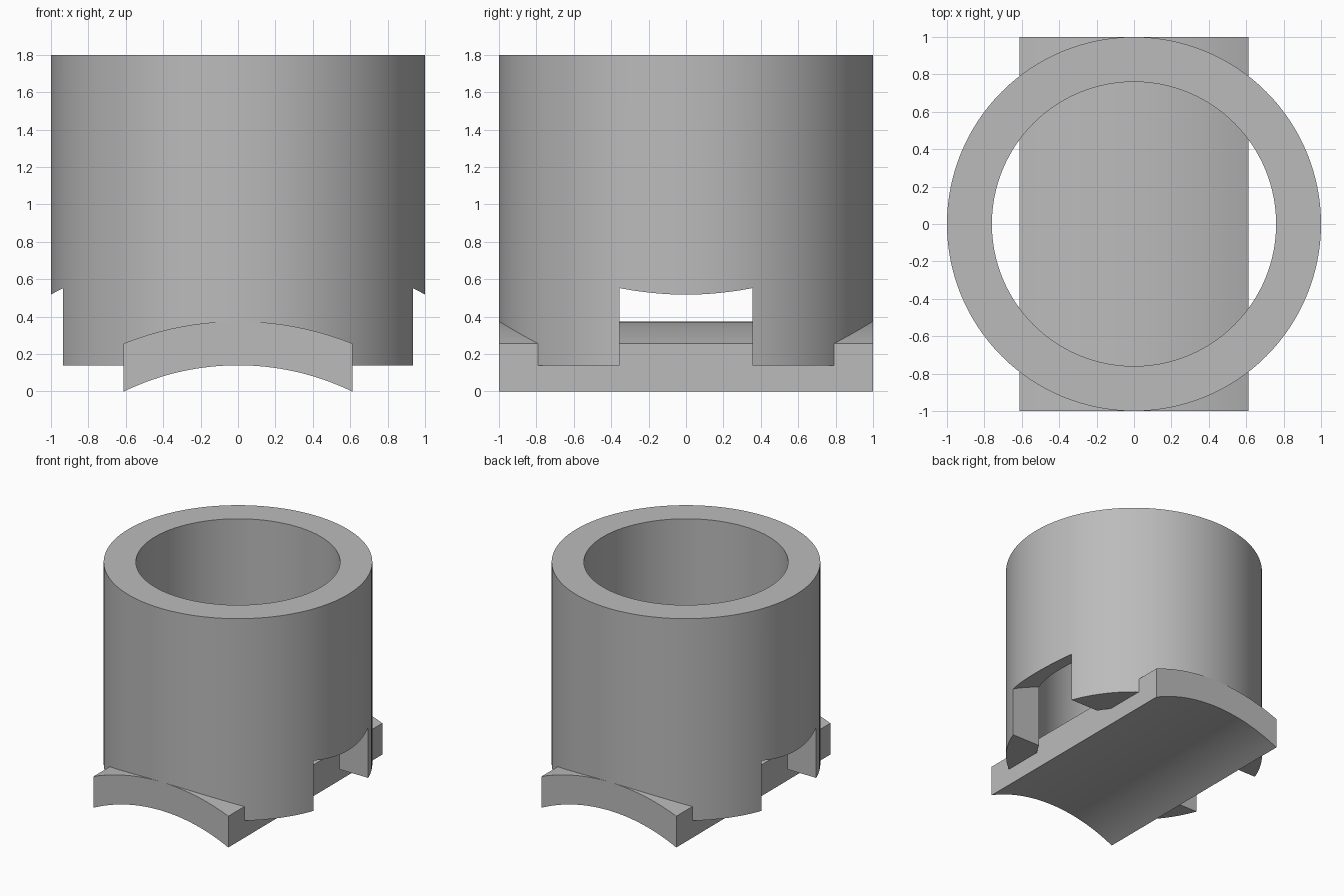
import bpy, bmesh
from math import sin, cos, pi, sqrt, asin

cube = bpy.data.objects.get("Cube")
if cube:
    bpy.data.objects.remove(cube)

grey = bpy.data.materials.new("plain grey")
grey.use_nodes = True
colour = (0.5, 0.5, 0.5, 1)
grey.diffuse_color = colour
grey.node_tree.nodes["Principled BSDF"].inputs["Base Color"].default_value = colour

ARC_Z = -1.26       # height of the axis shared by every saddle arc


def finish(name, bm):
    bmesh.ops.recalc_face_normals(bm, faces=bm.faces)
    mesh = bpy.data.meshes.new(name)
    bm.to_mesh(mesh)
    bm.free()
    mesh.materials.append(grey)
    ob = bpy.data.objects.new(name, mesh)
    bpy.context.collection.objects.link(ob)
    return ob


def select(ob):
    bpy.ops.object.select_all(action='DESELECT')
    ob.select_set(True)
    bpy.context.view_layer.objects.active = ob


def arched_bar(name, inner, outer, half_x, half_y, steps=32):
    """Band between two arcs about the saddle axis, extruded along y."""
    def arc(r):
        xs = [half_x * (2 * i / steps - 1) for i in range(steps + 1)]
        return [(x, -half_y, ARC_Z + sqrt(r * r - x * x)) for x in xs]
    bm = bmesh.new()
    profile = arc(inner) + arc(outer)[::-1]
    face = bm.faces.new([bm.verts.new(p) for p in profile])
    new = bmesh.ops.extrude_face_region(bm, geom=[face])["geom"]
    bmesh.ops.translate(bm, vec=(0, 2 * half_y, 0),
                        verts=[v for v in new if isinstance(v, bmesh.types.BMVert)])
    return finish(name, bm)


def tube(name, inner, outer, bottom, top, sides=128):
    bm = bmesh.new()
    loops = []
    for r, z in ((outer, bottom), (outer, top), (inner, top), (inner, bottom)):
        angles = [2 * pi * i / sides for i in range(sides)]
        loops.append([bm.verts.new((r * cos(a), r * sin(a), z)) for a in angles])
    for k in range(4):
        a, b = loops[k], loops[(k + 1) % 4]
        for i in range(sides):
            j = (i + 1) % sides
            bm.faces.new((a[i], a[j], b[j], b[i]))
    return finish(name, bm)


# Open sleeve with a curved-top notch on the left and right
sleeve = tube("sleeve", 0.76, 1.0, 0.14, 1.8)
cutter = arched_bar("notch_cutter", 1.25, 2.04, 1.2, 0.355)
cutter.hide_render = True
cutter.hide_viewport = True
cut = sleeve.modifiers.new("notches", 'BOOLEAN')
cut.operation = 'DIFFERENCE'
cut.solver = 'EXACT'
cut.object = cutter
select(sleeve)
bpy.ops.object.modifier_apply(modifier=cut.name)
bpy.data.objects.remove(cutter)

# Arched saddle plate running front to back
saddle = arched_bar("saddle_plate", 1.4, 1.635, 0.612, 1.0)

for ob in (sleeve, saddle):
    select(ob)
    bpy.ops.object.shade_smooth_by_angle(angle=pi / 6)
